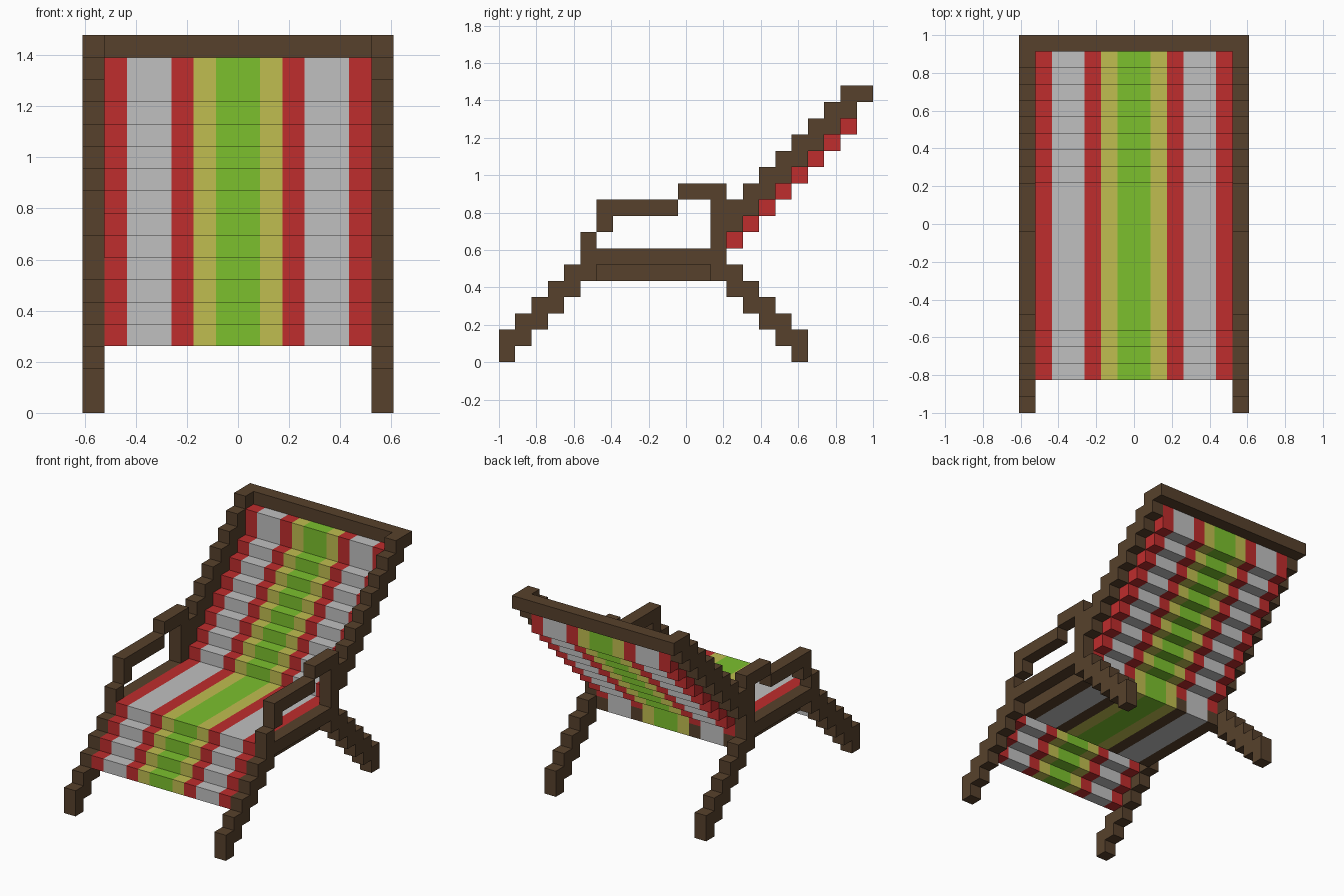
import bpy, bmesh, math
from mathutils import Vector

cube = bpy.data.objects.get("Cube")
if cube:
    bpy.data.objects.remove(cube, do_unlink=True)

S = 2 / 23          # block size
WIDTH, DEPTH = 14, 23


def material(name, rgb):
    m = bpy.data.materials.new(name)
    m.use_nodes = True
    m.diffuse_color = (*rgb, 1)
    m.node_tree.nodes["Principled BSDF"].inputs["Base Color"].default_value = (*rgb, 1)
    return m


MATS = [
    material("dark wood", (0.095, 0.053, 0.025)),
    material("red cloth", (0.52, 0.026, 0.026)),
    material("pale grey cloth", (0.53, 0.53, 0.53)),
    material("yellow cloth", (0.53, 0.51, 0.08)),
    material("green cloth", (0.2, 0.53, 0.027)),
]
WOOD, RED, GREY, YELLOW, GREEN = range(5)
STRIPES = [WOOD, RED, GREY, GREY, RED, YELLOW, GREEN]


def stripe(i):
    return STRIPES[min(i, WIDTH - 1 - i)]


def span(js, ks):
    return {(j, k) for j in js for k in ks}


def stairs(js, rise, offset, thick):
    return {(j, rise * j + offset + t) for j in js for t in range(thick)}


def extrude(profile, columns, colour):
    """Sweep a side profile of blocks across the given columns."""
    return {(i, j, k): colour(i) for (j, k) in profile for i in columns}


def wood(i):
    return WOOD


# Side profiles of the frame
front_leg = stairs(range(5), 1, 0, 2) | span([5], range(5, 8))
rear_leg = stairs(range(14, 19), -1, 18, 2)
side_rail = span(range(6, 13), [6]) | span([13], [5, 6])
armrest = (span([6], [8, 9]) | span(range(7, 11), [9])
           | span(range(11, 14), [10]) | span([13], range(7, 10)))
back_post = stairs(range(14, 22), 1, -6, 2) | {(22, 16)}

# Side profiles of the cloth
front_drape = stairs(range(2, 5), 1, 1, 1)
seat = span(range(5, 14), [6])
underlay = span(range(6, 14), [5])
backrest = stairs(range(14, 22), 1, -7, 1) | {(21, 15)}

parts = {}
for side, col in (("right", 0), ("left", WIDTH - 1)):
    for name, profile in (("front_leg", front_leg), ("rear_leg", rear_leg),
                          ("seat_rail", side_rail), ("armrest", armrest),
                          ("back_post", back_post)):
        parts[f"{side}_{name}"] = extrude(profile, [col], wood)

inner = range(1, WIDTH - 1)
parts["top_crossbar"] = extrude({(22, 16)}, inner, wood)
parts["front_drape"] = extrude(front_drape, inner, stripe)
parts["seat_cloth"] = extrude(seat, inner, stripe)
parts["backrest_cloth"] = extrude(backrest, inner, stripe)
# Wooden slats run under the red stripes
parts["seat_underside"] = extrude(
    underlay, inner, lambda i: WOOD if stripe(i) == RED else stripe(i))

occupied = set().union(*parts.values())
DIRECTIONS = [Vector(d) for d in
              ((1, 0, 0), (-1, 0, 0), (0, 1, 0), (0, -1, 0), (0, 0, 1), (0, 0, -1))]


def build(name, cells):
    """Make one mesh from the exposed block faces, merging flat areas."""
    bm = bmesh.new()
    origin = Vector((WIDTH / 2, DEPTH / 2, 0))
    for cell, mat in cells.items():
        centre = Vector(cell) + Vector((0.5, 0.5, 0.5)) - origin
        for n in DIRECTIONS:
            if tuple(int(a + b) for a, b in zip(cell, n)) in occupied:
                continue
            u = Vector((n.y, n.z, n.x))
            v = n.cross(u)
            corners = [(u + v), (v - u), (-u - v), (u - v)]
            face = bm.faces.new([bm.verts.new((centre + (n + c) / 2) * S)
                                 for c in corners])
            face.material_index = mat
    bmesh.ops.remove_doubles(bm, verts=bm.verts[:], dist=S / 100)
    bmesh.ops.dissolve_limit(bm, angle_limit=math.radians(1), verts=bm.verts[:],
                             edges=bm.edges[:], delimit={'MATERIAL'})
    mesh = bpy.data.meshes.new(name)
    for m in MATS:
        mesh.materials.append(m)
    bm.to_mesh(mesh)
    bm.free()
    bpy.context.collection.objects.link(bpy.data.objects.new(name, mesh))


for part_name, part_cells in parts.items():
    build(part_name, part_cells)
